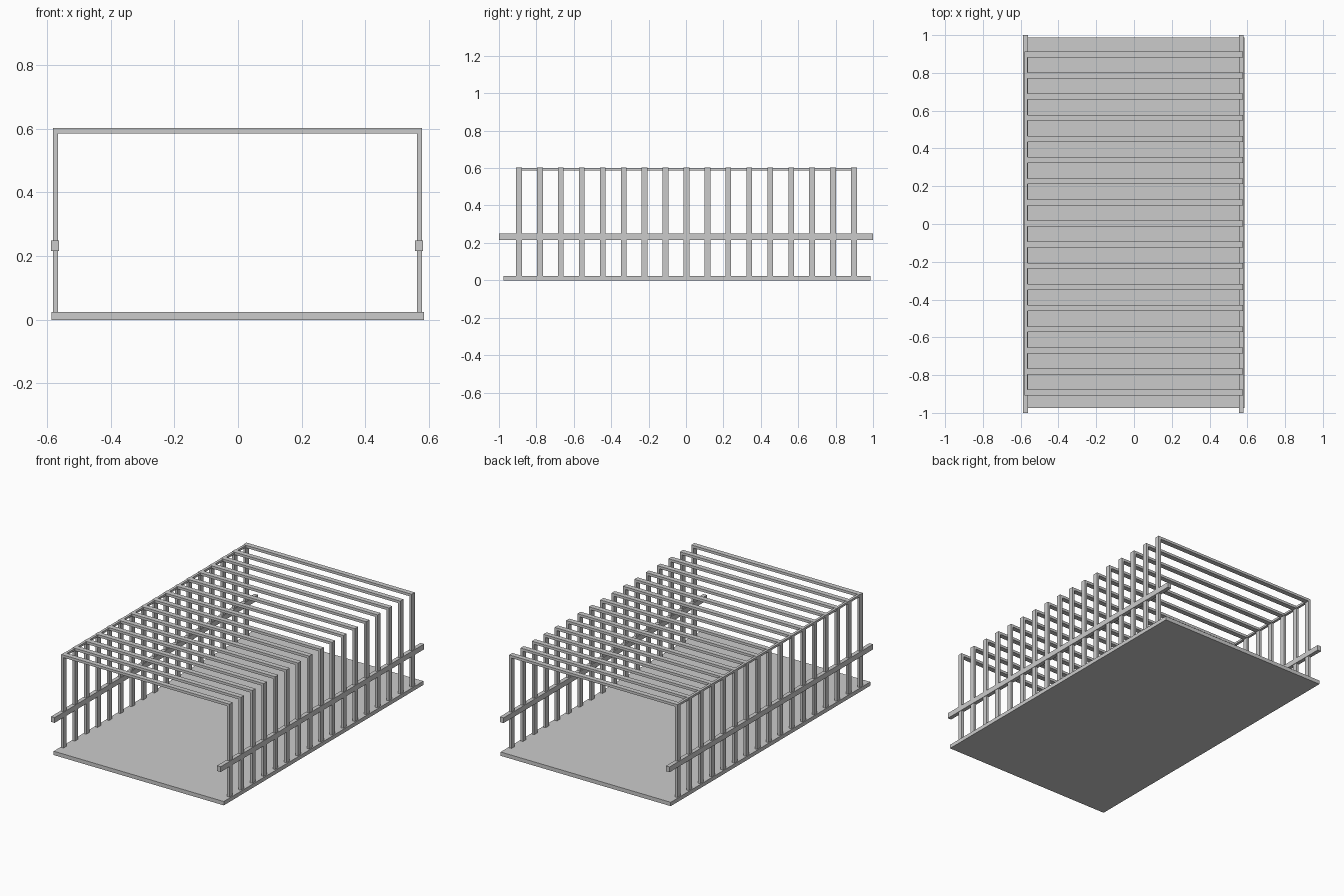
import bpy

if "Cube" in bpy.data.objects:
    bpy.data.objects.remove(bpy.data.objects["Cube"])

# single grey for the whole frame
grey = bpy.data.materials.new("light_grey")
grey.diffuse_color = (0.6, 0.6, 0.6, 1)
grey.use_nodes = True
grey.node_tree.nodes["Principled BSDF"].inputs["Base Color"].default_value = grey.diffuse_color


def box(name, x, y, z):
    """Axis-aligned box from (min, max) ranges."""
    bpy.ops.mesh.primitive_cube_add(
        size=1, location=[(r[0] + r[1]) / 2 for r in (x, y, z)])
    ob = bpy.context.object
    ob.name = name
    ob.scale = [r[1] - r[0] for r in (x, y, z)]
    bpy.ops.object.transform_apply(location=False, rotation=False, scale=True)
    ob.data.materials.append(grey)
    return ob


COUNT, FIRST, LAST, WIDTH = 17, -0.893, 0.898, 0.031
TOP, BAR = 0.602, 0.016
LEFT, RIGHT = -0.581, 0.578

# floor panel
box("floor_panel", (-0.586, 0.585), (-0.975, 0.987), (0, 0.024))

# long side rails
box("left_rail", (-0.587, -0.562), (-1, 1), (0.216, 0.249))
box("right_rail", (0.556, 0.581), (-1, 1), (0.216, 0.249))

# row of hoops: two posts and a crossbar each
for i in range(COUNT):
    c = FIRST + (LAST - FIRST) * i / (COUNT - 1)
    y = (c - WIDTH / 2, c + WIDTH / 2)
    box(f"left_post_{i}", (LEFT, LEFT + BAR), y, (0.022, TOP - BAR))
    box(f"right_post_{i}", (RIGHT - BAR, RIGHT), y, (0.022, TOP - BAR))
    box(f"crossbar_{i}", (LEFT, RIGHT), y, (TOP - BAR, TOP))

# strip joining the hoops along the top left edge
box("top_left_strip", (LEFT + 0.001, LEFT + BAR + 0.001),
    (FIRST - WIDTH / 2 + 0.001, LAST + WIDTH / 2 - 0.001),
    (TOP - BAR + 0.002, TOP - 0.001))
